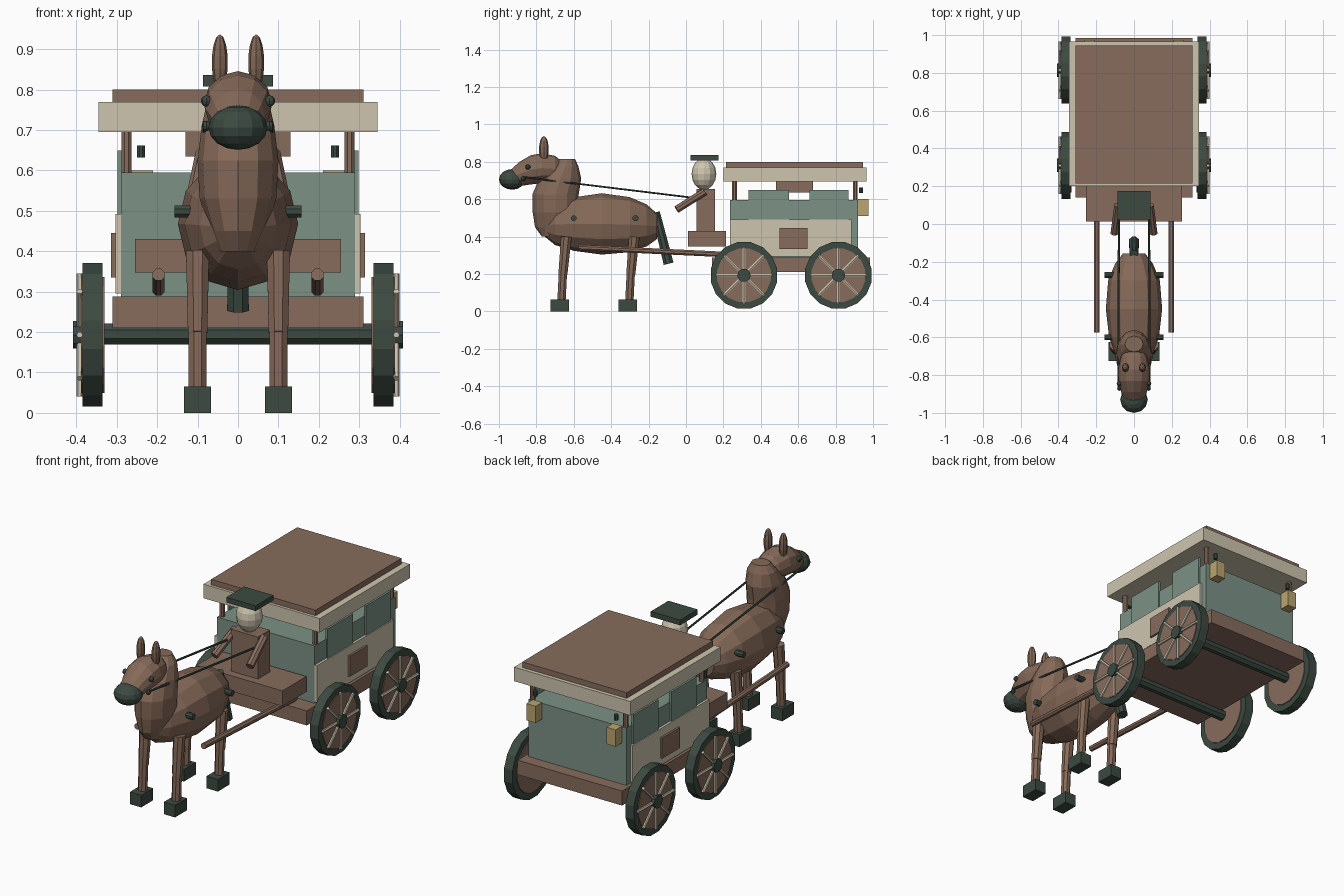
import bpy, bmesh, math
from mathutils import Vector, Matrix

if "Cube" in bpy.data.objects:
    bpy.data.objects.remove(bpy.data.objects["Cube"])


def material(name, rgb):
    m = bpy.data.materials.new(name)
    m.diffuse_color = (*rgb, 1)
    m.use_nodes = True
    m.node_tree.nodes["Principled BSDF"].inputs["Base Color"].default_value = m.diffuse_color
    return m


WOOD = material("wood brown", (0.245, 0.15, 0.108))
COAT = material("coat brown", (0.235, 0.142, 0.098))
GREEN = material("sage green", (0.2, 0.285, 0.235))
DARK = material("dark green", (0.045, 0.068, 0.053))
CREAM = material("cream", (0.62, 0.56, 0.43))
GOLD = material("gold", (0.5, 0.38, 0.16))


def finish(bm, name, mat):
    bmesh.ops.recalc_face_normals(bm, faces=bm.faces)
    me = bpy.data.meshes.new(name)
    bm.to_mesh(me)
    bm.free()
    me.materials.append(mat)
    ob = bpy.data.objects.new(name, me)
    bpy.context.collection.objects.link(ob)
    return ob


def box(name, mat, x, y, z):
    """Box from (min, max) pairs."""
    bm = bmesh.new()
    bmesh.ops.create_cube(bm, size=1)
    for v in bm.verts:
        v.co = [(r[0] + r[1]) / 2 + c * (r[1] - r[0]) for c, r in zip(v.co, (x, y, z))]
    return finish(bm, name, mat)


def rod(name, mat, a, b, r1, r2=None, sides=8):
    """Cylinder or cone between two points."""
    a, b = Vector(a), Vector(b)
    bm = bmesh.new()
    turn = (b - a).to_track_quat('Z', 'Y').to_matrix().to_4x4()
    spin = Matrix.Rotation(math.pi / sides, 4, 'Z')
    bmesh.ops.create_cone(bm, cap_ends=True, segments=sides, radius1=r1,
                          radius2=r1 if r2 is None else r2, depth=(b - a).length,
                          matrix=Matrix.Translation((a + b) / 2) @ turn @ spin)
    return finish(bm, name, mat)


def ball(name, mat, c, r, u=10, v=7):
    bm = bmesh.new()
    bmesh.ops.create_uvsphere(bm, u_segments=u, v_segments=v, radius=1,
                              matrix=Matrix.Translation(c) @ Matrix.Diagonal((*r, 1)))
    return finish(bm, name, mat)


def loft(name, mat, rings, upright=False, n=12):
    """Skin ellipses (y, z, half width, other half size) lying flat or facing y."""
    bm = bmesh.new()
    loops = []
    for y, z, rx, ro in rings:
        loop = []
        for i in range(n):
            t = 2 * math.pi * i / n
            p, q = rx * math.cos(t), ro * math.sin(t)
            loop.append(bm.verts.new((p, y + q, z) if upright else (p, y, z + q)))
        loops.append(loop)
    for a, b in zip(loops, loops[1:]):
        for i in range(n):
            j = (i + 1) % n
            bm.faces.new((a[i], a[j], b[j], b[i]))
    bm.faces.new(loops[0])
    bm.faces.new(loops[-1])
    return finish(bm, name, mat)


# Wagon body
box("chassis", WOOD, (-.31, .31), (.14, .985), (.21, .288))
box("wagon_body", GREEN, (-.29, .29), (.235, .92), (.285, .595))
box("roof", CREAM, (-.345, .345), (.2, .965), (.695, .77))
box("roof_top", WOOD, (-.31, .31), (.215, .945), (.77, .80))
box("ceiling_crate", WOOD, (-.13, .13), (.48, .68), (.635, .70))
box("driver_seat", WOOD, (-.255, .255), (.012, .215), (.347, .43))

for s in (-1, 1):
    side = "right" if s > 0 else "left"

    def xs(a, b):
        return tuple(sorted((s * a, s * b)))

    # Side panels, curtains, lanterns and posts
    box("side_panel_" + side, CREAM, xs(.285, .303), (.235, .885), (.295, .492))
    box("side_locker_" + side, WOOD, xs(.29, .314), (.5, .65), (.335, .445))
    for y0, y1 in ((.335, .55), (.66, .87)):
        box("curtain_" + side, GREEN, xs(.285, .298), (y0, y1), (.485, .65))
    box("lantern_" + side, GOLD, xs(.21, .265), (.92, .975), (.51, .6))
    rod("lantern_hook_" + side, DARK, (s * .24, .935, .632), (s * .24, .935, .662), .011)
    for y in (.26, .905):
        rod("roof_post_" + side, WOOD, (s * .276, y, .29), (s * .276, y, .70), .014)

    # Wheels
    for y in (.31, .815):
        c = Vector((0, y, .193))
        X = Vector((s, 0, 0))
        rod("tyre_" + side, DARK, c + X * .335, c + X * .385, .181, sides=16)
        rod("wheel_disc_" + side, WOOD, c + X * .33, c + X * .389, .146, sides=16)
        rod("hub_" + side, DARK, c + X * .37, c + X * .408, .036, sides=10)
        for k in range(8):
            d = Vector((0, math.cos(k * math.pi / 4), math.sin(k * math.pi / 4)))
            rod("spoke_" + side, CREAM, c + X * .392 + d * .03,
                c + X * .392 + d * .152, .008, sides=6)

    # Shafts and driver's arms, reins
    rod("shaft_" + side, WOOD, (s * .197, -.575, .342), (s * .197, .2, .305), .016)
    rod("driver_arm_" + side, WOOD, (s * .085, .1, .64), (s * .105, -.05, .545), .021)
    rod("rein_" + side, DARK, (s * .083, -.87, .718), (s * .08, .02, .61), .0055, sides=6)

    # Horse legs and hooves
    for leg, y in (("front", -.64), ("rear", -.277)):
        x = s * .1
        rod(f"{leg}_upper_leg_{side}", COAT, (x, y - .018, .2), (x, y, .4), .026, .031)
        rod(f"{leg}_lower_leg_{side}", COAT, (x, y - .026, .05), (x, y - .018, .21), .024)
        box(f"{leg}_hoof_{side}", DARK, xs(.067, .134), (y - .085, y + .015), (0, .065))
    for y in (-.6, -.27):
        rod("harness_peg_" + side, DARK, (s * .09, y, .498), (s * .157, y, .498), .016)

    # Eyes, bit rings and ears
    ball("eye_" + side, DARK, (s * .078, -.845, .772), (.014, .014, .014), 8, 6)
    ball("bit_ring_" + side, DARK, (s * .078, -.87, .71), (.011, .013, .013), 8, 6)
    ball("ear_" + side, COAT, (s * .045, -.76, .867), (.02, .026, .07), 8, 7)

for y in (.31, .815):
    rod("axle", DARK, (-.37, y, .195), (.37, y, .195), .028)

# Driver
box("driver_torso", WOOD, (-.08, .08), (.055, .155), (.43, .655))
ball("driver_head", CREAM, (0, .096, .735), (.066, .066, .085), 12, 8)
box("driver_hat", DARK, (-.087, .087), (.025, .175), (.808, .836))

# Horse
loft("horse_body", COAT, [
    (-.755, .46, .05, .06), (-.7, .465, .095, .11), (-.6, .467, .132, .143),
    (-.45, .468, .149, .164), (-.3, .464, .137, .147), (-.21, .46, .1, .112),
    (-.155, .455, .058, .068)])
loft("horse_neck", COAT, [
    (-.735, .4, .045, .035), (-.7, .45, .068, .107), (-.698, .53, .095, .122),
    (-.698, .625, .1, .124), (-.672, .71, .09, .112), (-.645, .775, .075, .07),
    (-.635, .815, .048, .042)], upright=True)
loft("horse_head", COAT, [
    (-.66, .755, .04, .045), (-.70, .762, .068, .07), (-.77, .766, .084, .08),
    (-.83, .757, .083, .078), (-.89, .735, .068, .065), (-.94, .71, .05, .045)])
ball("muzzle", DARK, (0, -.93, .706), (.073, .07, .055), 12, 8)
rod("tail", DARK, (0, -.162, .53), (0, -.093, .255), .024, .029)
